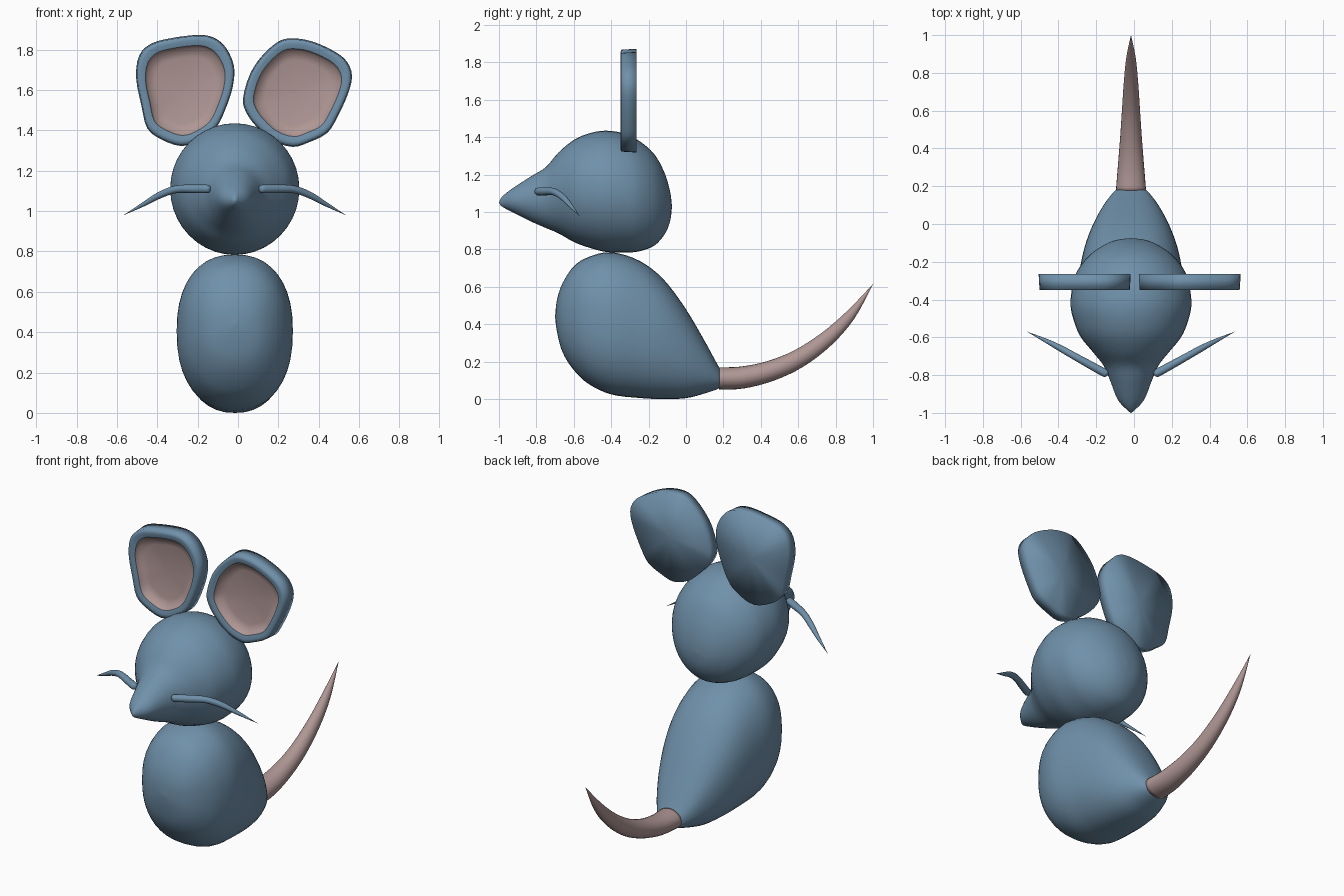
import bpy, math
from mathutils import Vector

if "Cube" in bpy.data.objects:
    bpy.data.objects.remove(bpy.data.objects["Cube"])

CX = -0.016  # symmetry line of head, body, tail and whiskers


def material(name, rgb):
    m = bpy.data.materials.new(name)
    m.diffuse_color = (*rgb, 1)
    m.use_nodes = True
    m.node_tree.nodes["Principled BSDF"].inputs["Base Color"].default_value = m.diffuse_color
    return m


BLUE = material("blue", (0.16, 0.28, 0.40))
PINK = material("pink", (0.43, 0.31, 0.30))


def spline(rows, steps, closed=False):
    """Catmull-Rom through tuples of any length."""
    n, out = len(rows), []
    get = lambda i: Vector(rows[i % n] if closed else rows[max(0, min(n - 1, i))])
    for i in range(n if closed else n - 1):
        a, b, c, d = (get(i + k) for k in (-1, 0, 1, 2))
        for s in range(steps):
            t = s / steps
            out.append(0.5 * (2 * b + (c - a) * t + (2 * a - 5 * b + 4 * c - d) * t * t
                              + (3 * b - a - 3 * c + d) * t ** 3))
    return out if closed else out + [get(n - 1)]


def make(name, verts, faces, mat):
    me = bpy.data.meshes.new(name)
    me.from_pydata(verts, [], faces)
    me.validate()
    me.shade_smooth()
    me.materials.append(mat)
    ob = bpy.data.objects.new(name, me)
    bpy.context.collection.objects.link(ob)
    return ob


def bridge(rings, n):
    return [(r * n + i, r * n + (i + 1) % n, (r + 1) * n + (i + 1) % n, (r + 1) * n + i)
            for r in range(rings - 1) for i in range(n)]


def loft(name, rows, mat, upright=False, power=2.0, steps=4, n=40):
    """Rows are x, y, z, half width, half height; rings follow the path."""
    pts = spline(rows, steps)
    verts = []
    for k, p in enumerate(pts):
        t = Vector(pts[min(k + 1, len(pts) - 1)][:3]) - Vector(pts[max(k - 1, 0)][:3])
        if upright:
            t = Vector((0, 1, 0))
        t.normalize()
        side = t.cross(Vector((0, 0, 1))).normalized()
        up = side.cross(t)
        w, h = max(p[3], 0.0005), max(p[4], 0.0005)
        for i in range(n):
            a = 2 * math.pi * i / n
            c, s = math.cos(a), math.sin(a)
            verts.append(Vector(p[:3])
                         + side * w * math.copysign(abs(c) ** (2 / power), c)
                         + up * h * math.copysign(abs(s) ** (2 / power), s))
    faces = bridge(len(pts), n)
    last = (len(pts) - 1) * n
    faces += [tuple(reversed(range(n))), tuple(range(last, last + n))]
    return make(name, verts, faces, mat)


def profile(rows):
    """y, bottom, top, half width -> loft rows"""
    return [(CX, y, (b + t) / 2, w, (t - b) / 2) for y, b, t, w in rows]


# body
loft("body", profile([
    (-.70, .44, .44, 0), (-.69, .36, .53, .08), (-.66, .25, .62, .15), (-.60, .155, .71, .215),
    (-.52, .08, .76, .262), (-.40, .025, .785, .288), (-.25, .006, .74, .272),
    (-.12, 0, .64, .245), (0, .005, .48, .20), (.10, .03, .31, .145),
    (.16, .05, .20, .10), (.18, .06, .165, .08)]), BLUE, upright=True, power=2.3)

# head with pointed snout
loft("head", profile([
    (-1, 1.05, 1.05, 0), (-.985, 1.03, 1.08, .02), (-.93, 1.0, 1.125, .07),
    (-.83, .95, 1.19, .11), (-.75, .915, 1.24, .145), (-.68, .885, 1.32, .20),
    (-.60, .84, 1.385, .265), (-.52, .81, 1.42, .30), (-.43, .787, 1.435, .32),
    (-.33, .783, 1.42, .31), (-.25, .79, 1.38, .285), (-.17, .82, 1.31, .225),
    (-.115, .88, 1.21, .15), (-.085, .95, 1.11, .08), (-.075, 1.03, 1.03, 0)]),
    BLUE, upright=True)

# tail
loft("tail", [
    (CX, .175, .11, .08, .06), (CX, .30, .115, .07, .059), (CX, .45, .15, .058, .055),
    (CX, .60, .215, .048, .05), (CX, .75, .32, .038, .042), (CX, .88, .45, .025, .028),
    (CX, 1.0, .615, 0, 0)], PINK, n=24)

# whiskers
for side, label in ((1, "right"), (-1, "left")):
    loft(label + "_whisker", [
        (CX + side * x, y, z, r, r) for x, y, z, r in (
            (.122, -.80, 1.11, 0), (.126, -.797, 1.11, .014), (.14, -.788, 1.11, .021),
            (.20, -.755, 1.11, .021), (.29, -.705, 1.108, .019), (.37, -.66, 1.08, .017),
            (.45, -.618, 1.035, .011), (.55, -.57, .98, 0))], BLUE, n=16)


# ears: thick outline with a rim and a pink hollow
def ear(label, outline):
    pts = spline(outline, 3, closed=True)
    n = len(pts)
    mx = (min(p.x for p in pts) + max(p.x for p in pts)) / 2
    mz = (min(p.y for p in pts) + max(p.y for p in pts)) / 2

    def ring(scale, y):
        return [(mx + (p.x - mx) * scale, y, mz + (p.y - mz) * scale) for p in pts]

    def shell(name, rings, caps, mat):
        verts = [v for r in rings for v in ring(*r)]
        faces = bridge(len(rings), n)
        for k in caps:
            verts.append((mx, rings[k][1], mz))
            faces += [(k * n + i, k * n + (i + 1) % n, len(verts) - 1)[::1 if k else -1]
                      for i in range(n)]
        make(name, verts, faces, mat)

    shell(label + "_ear", [(1, -.265), (.98, -.348), (.9, -.35), (.81, -.343)], [0], BLUE)
    shell(label + "_inner_ear", [(.81, -.343), (.77, -.318), (.6, -.305)], [2], PINK)


ear("left", [
    (-.505, 1.66), (-.49, 1.77), (-.43, 1.83), (-.33, 1.857), (-.2, 1.873), (-.12, 1.86),
    (-.06, 1.81), (-.02, 1.72), (-.025, 1.62), (-.06, 1.51), (-.11, 1.41), (-.19, 1.35),
    (-.28, 1.322), (-.38, 1.355), (-.45, 1.41), (-.478, 1.52)])
ear("right", [
    (.025, 1.56), (.06, 1.68), (.12, 1.77), (.2, 1.84), (.27, 1.856), (.37, 1.84),
    (.48, 1.79), (.54, 1.74), (.565, 1.67), (.545, 1.58), (.49, 1.46), (.44, 1.385),
    (.35, 1.34), (.27, 1.318), (.17, 1.35), (.09, 1.42), (.04, 1.49)])
